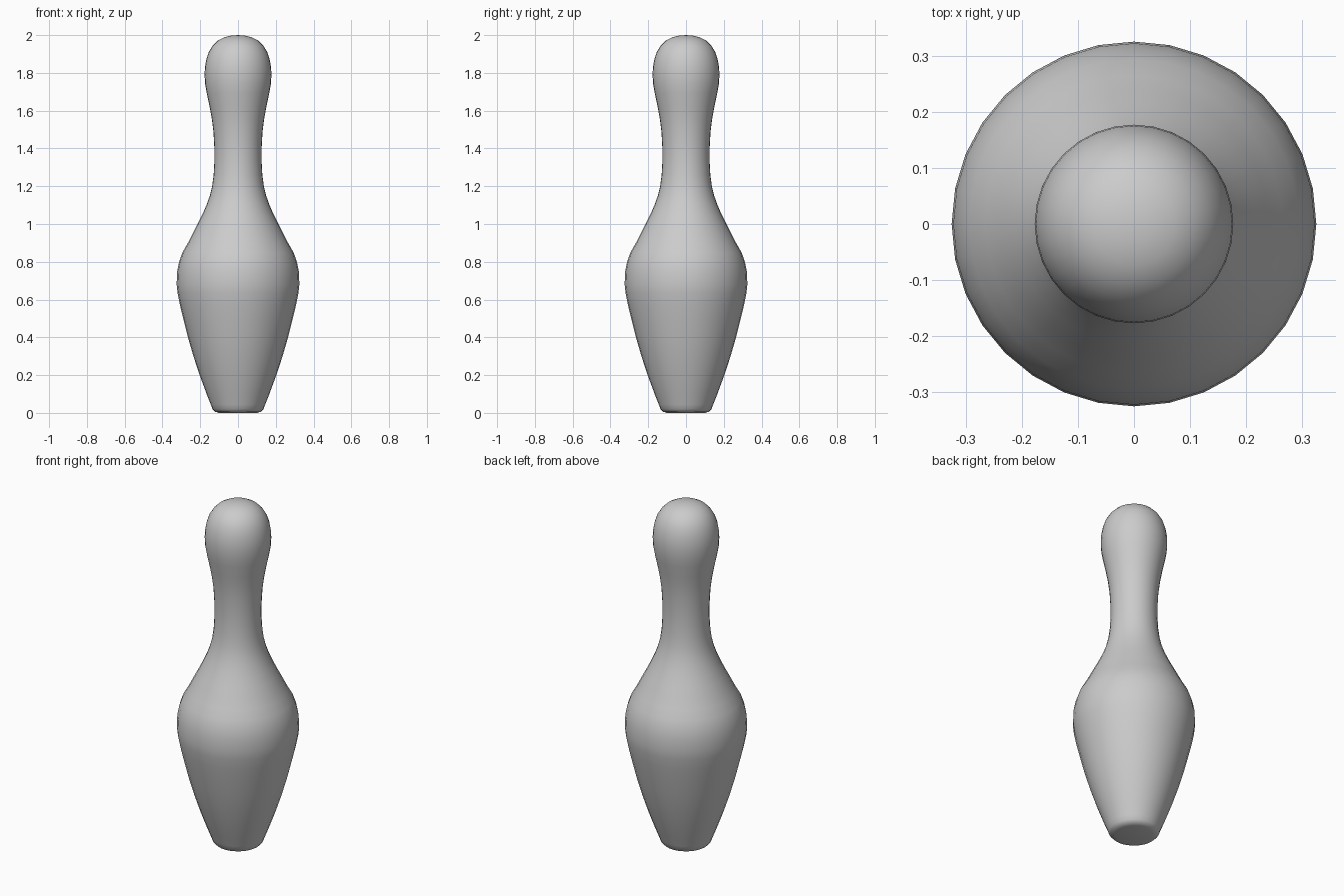
import bpy, bmesh, math

# Lathe profile as (radius, height), base to crown
profile = [
    (0, 0), (0.10, 0), (0.122, 0.006), (0.135, 0.02), (0.144, 0.045),
    (0.166, 0.10), (0.203, 0.20), (0.236, 0.30), (0.265, 0.40),
    (0.290, 0.50), (0.307, 0.57), (0.320, 0.635), (0.325, 0.68), (0.322, 0.75),
    (0.312, 0.80), (0.294, 0.85), (0.265, 0.90), (0.240, 0.95), (0.214, 1.0),
    (0.189, 1.05), (0.167, 1.1), (0.149, 1.15), (0.137, 1.2), (0.129, 1.26),
    (0.125, 1.33), (0.125, 1.4), (0.130, 1.49), (0.139, 1.56), (0.150, 1.62),
    (0.165, 1.69), (0.174, 1.74), (0.177, 1.79), (0.175, 1.83), (0.168, 1.87),
    (0.155, 1.91), (0.135, 1.943), (0.108, 1.97), (0.074, 1.988),
    (0.037, 1.997), (0, 2.0),
]

# Pin body: spin the profile around z
bm = bmesh.new()
verts = [bm.verts.new((r, 0, z)) for r, z in profile]
edges = [bm.edges.new(pair) for pair in zip(verts, verts[1:])]
bmesh.ops.spin(bm, geom=verts + edges, cent=(0, 0, 0), axis=(0, 0, 1),
               angle=math.tau, steps=32, use_merge=True)
bmesh.ops.remove_doubles(bm, verts=bm.verts, dist=1e-4)
bmesh.ops.recalc_face_normals(bm, faces=bm.faces)

mesh = bpy.data.meshes.new("bowling_pin")
bm.to_mesh(mesh)
bm.free()
pin = bpy.data.objects.new("bowling_pin", mesh)
bpy.context.collection.objects.link(pin)
mesh.polygons.foreach_set("use_smooth", [True] * len(mesh.polygons))
